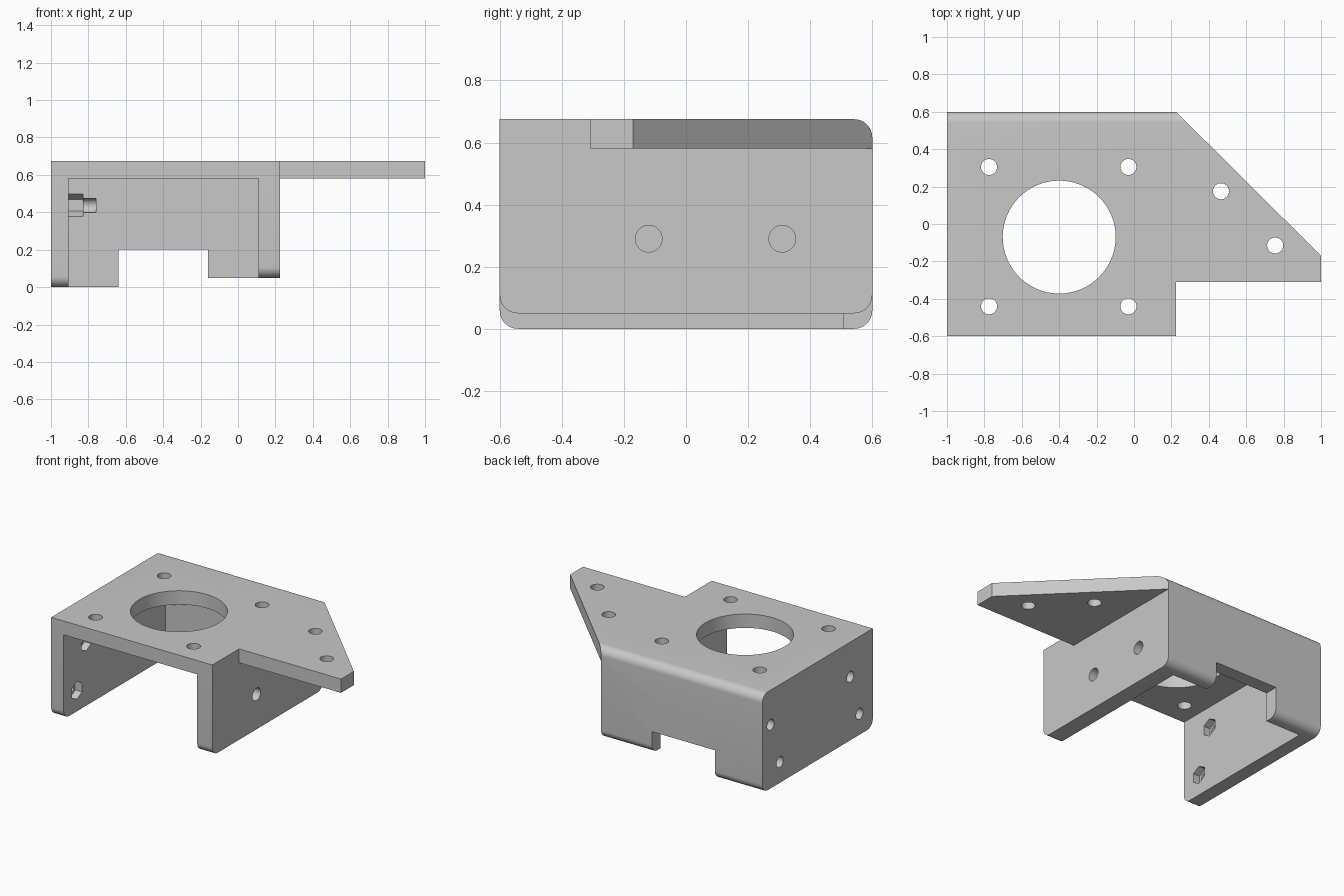
import bpy, bmesh
from math import sin, cos, pi, radians
from mathutils import Vector

cube = bpy.data.objects.get("Cube")
if cube:
    bpy.data.objects.remove(cube, do_unlink=True)

# Single flat grey
grey = bpy.data.materials.new("light grey")
grey.use_nodes = True
GREY = (0.58, 0.58, 0.58, 1)
grey.diffuse_color = GREY
grey.node_tree.nodes["Principled BSDF"].inputs["Base Color"].default_value = GREY

# Each axis maps (profile u, profile v, distance along axis) to x, y, z
AXES = {
    "x": lambda u, v, d: Vector((d, u, v)),
    "y": lambda u, v, d: Vector((u, d, v)),
    "z": lambda u, v, d: Vector((u, v, d)),
}


def prism(name, points, axis, start, end):
    """Extrude a flat outline along an axis."""
    place = AXES[axis]
    bm = bmesh.new()
    face = bm.faces.new([bm.verts.new(place(u, v, start)) for u, v in points])
    new = bmesh.ops.extrude_face_region(bm, geom=[face])["geom"]
    verts = [g for g in new if isinstance(g, bmesh.types.BMVert)]
    bmesh.ops.translate(bm, verts=verts, vec=place(0, 0, end - start))
    bmesh.ops.recalc_face_normals(bm, faces=bm.faces)
    mesh = bpy.data.meshes.new(name)
    bm.to_mesh(mesh)
    bm.free()
    mesh.materials.append(grey)
    obj = bpy.data.objects.new(name, mesh)
    bpy.context.collection.objects.link(obj)
    return obj


def ring(u, v, radius, sides, turn=0.0):
    """Regular outline; also used for holes."""
    return [(u + radius * cos(turn + 2 * pi * i / sides),
             v + radius * sin(turn + 2 * pi * i / sides)) for i in range(sides)]


def arc(u, v, radius, first, last, steps=10):
    """Points on a corner, angles in degrees."""
    angles = [radians(first + (last - first) * i / steps) for i in range(steps + 1)]
    return [(u + radius * cos(a), v + radius * sin(a)) for a in angles]


def box(u0, v0, u1, v1):
    return [(u0, v0), (u1, v0), (u1, v1), (u0, v1)]


TOP, UNDER, BACK, R = 0.675, 0.58, 0.6, 0.058
WALL_L, WALL_R, SIDE = -0.905, 0.11, 0.225
EDGE = BACK - R


def cradle(bottom):
    """Rounded lower boundary of the side profile, front to back."""
    return (arc(-EDGE, bottom + R, R, 180, 270)
            + arc(EDGE, bottom + R, R, 270, 360))


# Solid block with rounded lower and rear edges
outline = cradle(0) + arc(EDGE, TOP - R, R, 0, 90) + [(-BACK, TOP)]
bracket = prism("mounting_bracket", outline, "x", -1, 1)

cutters = []


def cut(points, axis, start, end):
    cutters.append(prism("cutter", points, axis, start, end))


# Shorter right wall with its own rounded lower corners
lift = 0.05
cut([(-0.8, -0.2), (0.8, -0.2), (0.8, lift + R)] + cradle(lift)[::-1]
    + [(-0.8, lift + R)], "x", -0.4, 1.2)
# Space under the side tab, and the tab outline
cut(box(SIDE, -0.3, 1.3, UNDER), "y", -0.9, 0.9)
cut(box(SIDE, -0.9, 1.3, -0.31), "z", -0.4, 1)
cut([(SIDE, BACK), (1, -0.17), (1.3, -0.17), (1.3, 0.9), (SIDE, 0.9)], "z", -0.4, 1)
# Inner cavity, open at the front and below
cut(box(WALL_L, -0.3, WALL_R, UNDER), "y", -0.9, 0.508)
# Notch in the back wall
cut(box(-0.64, -0.4, -0.16, 0.2), "y", 0.3, 0.9)
# Large opening and screw holes in the top plate
cut(ring(-0.4, -0.07, 0.302, 64), "z", 0.5, 0.8)
plate_holes = [(x, y) for x in (-0.775, -0.03) for y in (0.305, -0.44)]
for x, y in plate_holes + [(0.465, 0.175), (0.755, -0.115)]:
    cut(ring(x, y, 0.043, 32), "z", 0.5, 0.8)
# Screw holes in the right wall
for y in (-0.12, 0.31):
    cut(ring(y, 0.29, 0.043, 32), "x", 0, 0.4)
# Screw holes with hexagonal nut pockets in the left wall
for y, z in ((0.51, 0.437), (0.41, 0.143), (-0.356, 0.437), (-0.456, 0.143)):
    cut(ring(y, z, 0.0375, 32), "x", -1.1, -0.76)
    cut(ring(y, z, 0.061, 6, pi / 2), "x", -0.955, -0.83)

# Apply the cuts and discard the cutters
bpy.ops.object.select_all(action="DESELECT")
bpy.context.view_layer.objects.active = bracket
bracket.select_set(True)
for cutter in cutters:
    mod = bracket.modifiers.new("cut", "BOOLEAN")
    mod.operation = "DIFFERENCE"
    mod.solver = "EXACT"
    mod.object = cutter
    bpy.ops.object.modifier_apply(modifier=mod.name)
    bpy.data.objects.remove(cutter, do_unlink=True)
bpy.ops.object.shade_smooth_by_angle(angle=radians(30))
